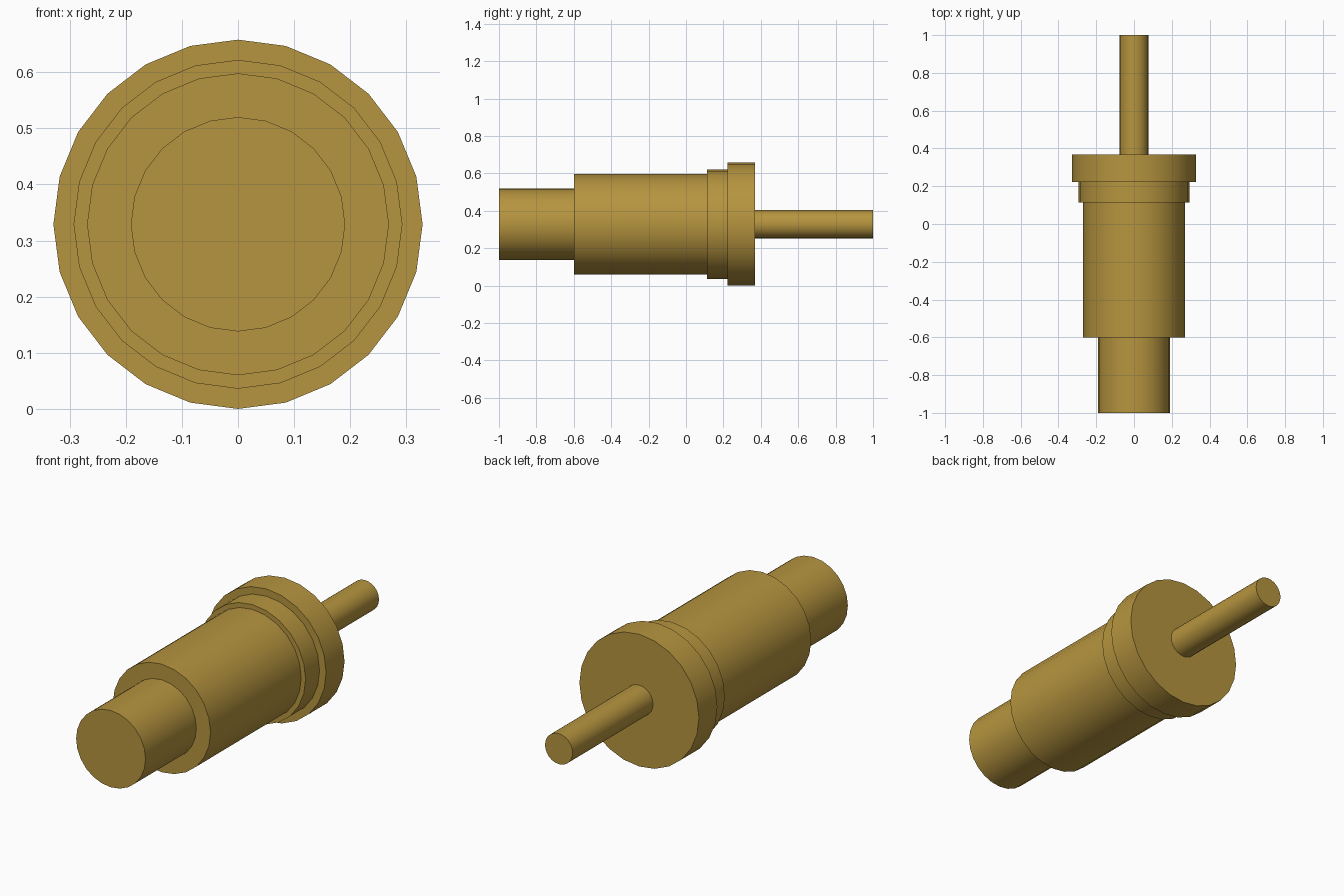
import bpy
import math

cube = bpy.data.objects.get("Cube")
if cube:
    bpy.data.objects.remove(cube, do_unlink=True)

# Brass colour
BRASS = (0.47, 0.30, 0.05, 1.0)
brass = bpy.data.materials.new("brass")
brass.use_nodes = True
brass.diffuse_color = BRASS
brass.node_tree.nodes["Principled BSDF"].inputs["Base Color"].default_value = BRASS

AXIS_Z = 0.329
SIDES = 24


def turned_part(name, radius, y_front, y_back):
    """Capped cylinder lying along y, smooth round the side with sharp rims."""
    bpy.ops.mesh.primitive_cylinder_add(
        vertices=SIDES, radius=radius, depth=y_back - y_front,
        location=(0, (y_front + y_back) / 2, AXIS_Z),
        rotation=(math.pi / 2, 0, 0))
    part = bpy.context.object
    part.name = name
    part.data.name = name
    part.data.materials.append(brass)
    bpy.ops.object.shade_smooth_by_angle(angle=math.radians(30))
    return part


# Each thinner part is seated slightly inside its thicker neighbour
SEAT = 0.01
turned_part("front_plunger", 0.191, -1.0, -0.6 + SEAT)
turned_part("main_barrel", 0.269, -0.6, 0.113 + SEAT)
turned_part("collar", 0.293, 0.113, 0.223 + SEAT)
turned_part("flange", 0.329, 0.223, 0.368)
turned_part("rear_pin", 0.076, 0.368 - SEAT, 1.0)
